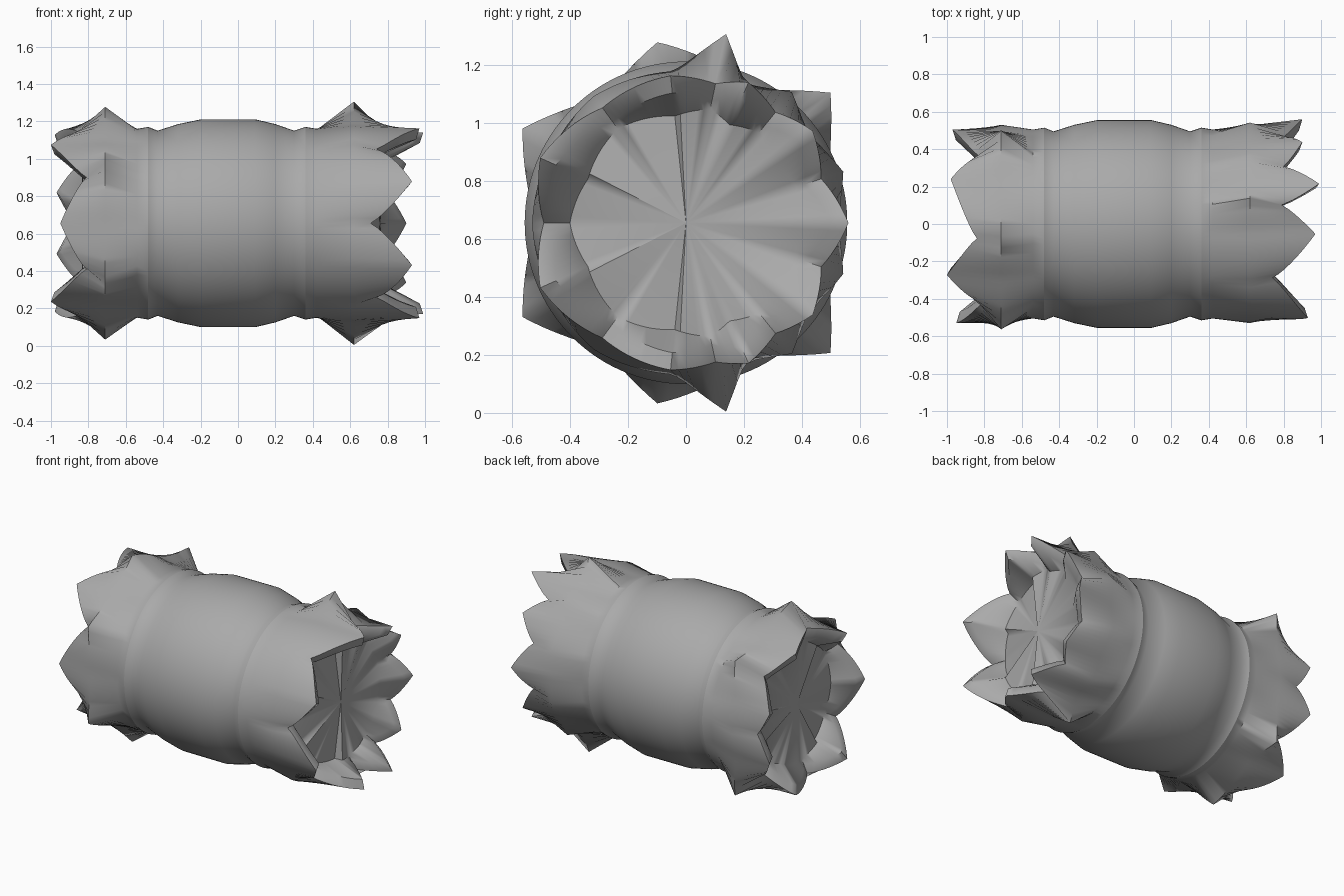
import bpy, bmesh, math

cube = bpy.data.objects.get("Cube")
if cube:
    bpy.data.objects.remove(cube, do_unlink=True)

SEGMENTS = 120
CENTRE_Z = 0.655

grey = bpy.data.materials.new("plain_grey")
grey.use_nodes = True
COLOUR = (0.4, 0.4, 0.4, 1)
grey.diffuse_color = COLOUR
shader = next(n for n in grey.node_tree.nodes if n.type == 'BSDF_PRINCIPLED')
shader.inputs["Base Color"].default_value = COLOUR
shader.inputs["Roughness"].default_value = 0.8


def loft(name, rings, start_x, end_x):
    """Closed solid around the x axis; each ring maps an angle to (x, radius)."""
    bm = bmesh.new()
    loops = []
    for ring in rings:
        loop = []
        for i in range(SEGMENTS):
            a = math.tau * i / SEGMENTS
            x, r = ring(360 * i / SEGMENTS)
            loop.append(bm.verts.new((x, -r * math.cos(a), CENTRE_Z + r * math.sin(a))))
        loops.append(loop)
    ends = [bm.verts.new((x, 0, CENTRE_Z)) for x in (start_x, end_x)]
    for i in range(SEGMENTS):
        j = (i + 1) % SEGMENTS
        for a, b in zip(loops, loops[1:]):
            bm.faces.new((a[i], a[j], b[j], b[i]))
        bm.faces.new((ends[0], loops[0][j], loops[0][i]))
        bm.faces.new((ends[1], loops[-1][i], loops[-1][j]))
    bmesh.ops.recalc_face_normals(bm, faces=bm.faces)
    mesh = bpy.data.meshes.new(name)
    bm.to_mesh(mesh)
    bm.free()
    mesh.materials.append(grey)
    obj = bpy.data.objects.new(name, mesh)
    bpy.context.collection.objects.link(obj)
    bpy.ops.object.select_all(action='DESELECT')
    obj.select_set(True)
    bpy.context.view_layer.objects.active = obj
    bpy.ops.object.shade_smooth_by_angle(angle=math.radians(50))


def plain(x, r):
    return lambda angle: (x, r)


# Barrel body with a slightly pinched neck at each end
profile = [(-0.48, 0.515), (-0.43, 0.495), (-0.32, 0.53), (-0.2, 0.555),
           (0.09, 0.556), (0.2, 0.53), (0.3, 0.495), (0.36, 0.515)]
loft("barrel_body", [plain(x, r) for x, r in profile], -0.48, 0.36)


def frill(name, side, neck, flare_x, cap_x, keys):
    """Torn collar: keys alternate teeth and gaps, (angle, is_tooth, x, radius).
    A tooth radius is that of its tip, a gap radius that of its outward fold."""

    def sample(angle):
        # The collar is symmetric from top to bottom
        angle = min(angle, 360 - angle)
        k, n = next(p for p in zip(keys, keys[1:]) if angle <= p[1][0])
        t = (angle - k[0]) / (n[0] - k[0])
        return (1 - t, k, n) if k[1] else (t, n, k)

    def flare(angle):
        w, tooth, gap = sample(angle)
        return side * flare_x, 0.525 + (gap[3] - 0.525) * (1 - w) ** 1.5

    def rim(angle, inset=0.0):
        w, tooth, gap = sample(angle)
        x = gap[2] + (tooth[2] - gap[2]) * w ** 0.85
        r = 0.49 + (tooth[3] - 0.49) * w
        return side * (x - inset * 0.3), r - inset

    def inner(angle):
        w, tooth, gap = sample(angle)
        return side * (min(cap_x, gap[2] - 0.03) + 0.03 * w), 0.4 - 0.03 * w

    rings = [plain(side * neck, 0.515), plain(side * (neck + 0.06), 0.505),
             flare, rim, lambda a: rim(a, 0.06), inner]
    loft(name, rings, side * neck, side * cap_x)


# Torn collars with a recessed end face
frill("left_collar", 1, 0.36, 0.62, 0.76, [
    (0, 0, 0.71, 0.53), (24, 1, 0.93, 0.55), (54, 0, 0.74, 0.54),
    (84, 1, 0.97, 0.51), (102, 0, 0.79, 0.665), (114, 1, 0.99, 0.53),
    (129, 0, 0.8, 0.58), (144, 1, 0.9, 0.54), (162, 0, 0.8, 0.57),
    (180, 1, 0.9, 0.56)])
frill("right_collar", -1, 0.48, 0.71, 0.82, [
    (0, 1, 0.95, 0.53), (30, 0, 0.81, 0.65), (57, 1, 1.0, 0.5),
    (81, 0, 0.84, 0.63), (117, 1, 0.98, 0.53), (138, 0, 0.83, 0.67),
    (162, 1, 0.97, 0.53), (180, 0, 0.87, 0.53)])
